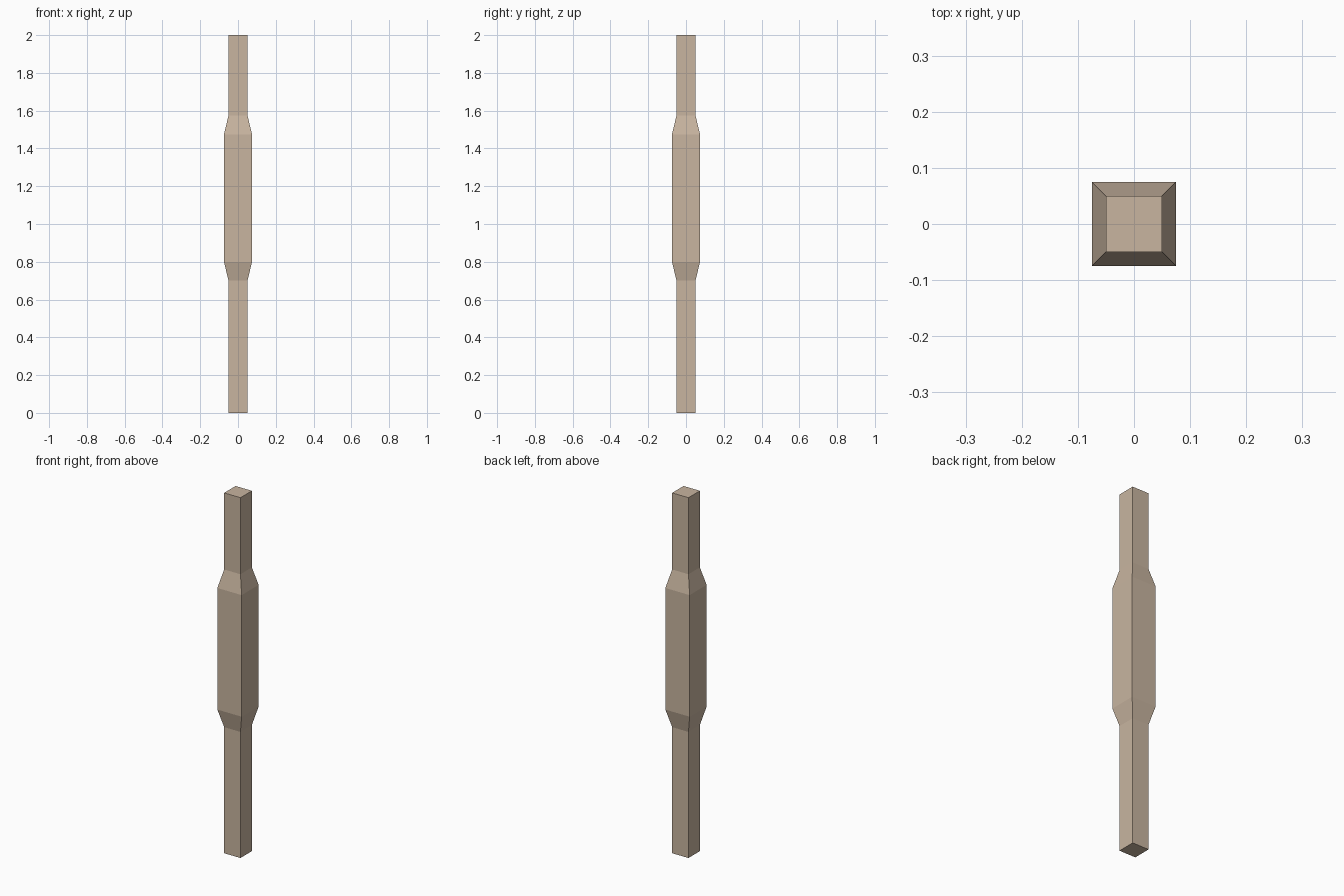
import bpy, bmesh

if "Cube" in bpy.data.objects:
    bpy.data.objects.remove(bpy.data.objects["Cube"])

# Square post: (height, half width) of each cross-section
PROFILE = [(0, 0.05), (0.70, 0.05), (0.80, 0.0745),
           (1.475, 0.0745), (1.575, 0.05), (2.0, 0.05)]

bm = bmesh.new()
rings = [[bm.verts.new((sx * h, sy * h, z))
          for sx, sy in ((-1, -1), (1, -1), (1, 1), (-1, 1))]
         for z, h in PROFILE]

# Side walls between neighbouring sections
for a, b in zip(rings, rings[1:]):
    for i in range(4):
        j = (i + 1) % 4
        bm.faces.new((a[i], a[j], b[j], b[i]))

# End caps
bm.faces.new(rings[0][::-1])
bm.faces.new(rings[-1])

mesh = bpy.data.meshes.new("square_post")
bm.to_mesh(mesh)
bm.free()
post = bpy.data.objects.new("square_post", mesh)
bpy.context.collection.objects.link(post)

# Pale wood colour
wood = bpy.data.materials.new("pale_wood")
wood.diffuse_color = (0.58, 0.46, 0.35, 1)
wood.use_nodes = True
wood.node_tree.nodes["Principled BSDF"].inputs["Base Color"].default_value = wood.diffuse_color
mesh.materials.append(wood)
